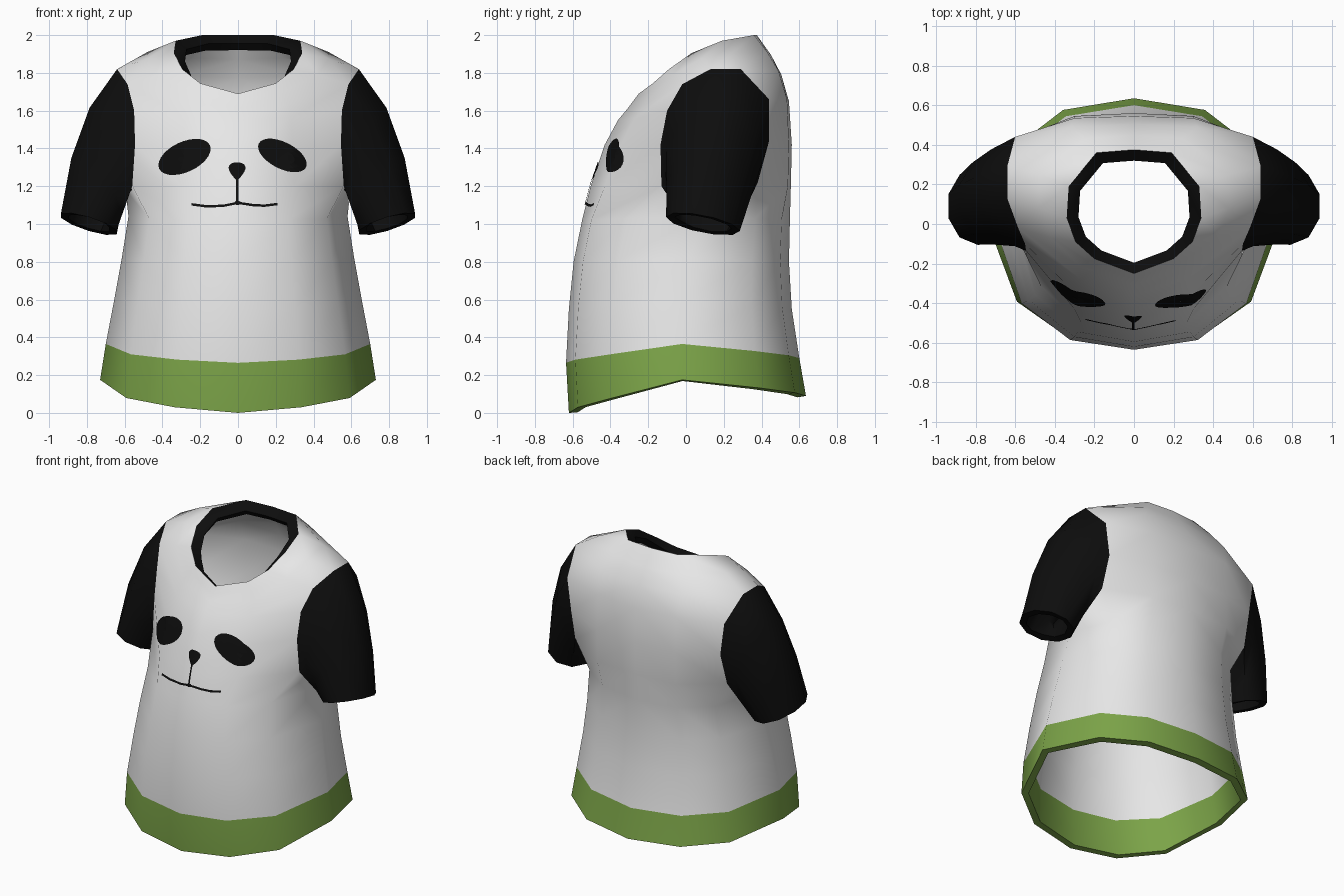
import bpy, bmesh, math
from mathutils import Vector
from mathutils.bvhtree import BVHTree

if "Cube" in bpy.data.objects:
    bpy.data.objects.remove(bpy.data.objects["Cube"])


def material(name, col):
    m = bpy.data.materials.new(name)
    m.diffuse_color = (*col, 1)
    m.use_nodes = True
    m.node_tree.nodes["Principled BSDF"].inputs["Base Color"].default_value = m.diffuse_color
    return m


white = material("white_cloth", (0.80, 0.80, 0.80))
black = material("black_cloth", (0.004, 0.004, 0.004))
green = material("green_hem", (0.20, 0.37, 0.065))

# Lower torso rings: half width, front y, back y, centre y, z at front / side / back
LOWER = [
    (.73, -.62, .635, -.02, 0, .175, .09),
    (.70, -.635, .60, -.02, .265, .365, .29),
    (.655, -.62, .56, 0, .55, .60, .55),
    (.615, -.595, .545, .03, .80, .82, .80),
    (.58, -.55, .55, .07, 1.02, 1.04, 1.02),
]
XF = (0, .46, .81, 1, .83, .49, 0)
YF = (1, .92, .62, 0, .62, .91, 1)
ZT = (0, .17, .45, 1, .5, .2, 0)

# Upper torso half rings, front to back (None = arm opening)
UPPER = [
    [(0, -.505, 1.2), (.3, -.43, 1.2), (.56, -.13, 1.2), (.595, .14, 1.18),
     (.58, .38, 1.22), (.3, .54, 1.2), (0, .555, 1.2)],
    [(0, -.43, 1.42), (.29, -.355, 1.4), (.545, -.135, 1.42), None,
     (.57, .44, 1.44), (.3, .545, 1.42), (0, .56, 1.42)],
    [(0, -.36, 1.55), (.28, -.27, 1.56), (.55, -.1, 1.6), None,
     (.60, .44, 1.66), (.3, .535, 1.66), (0, .545, 1.65)],
    [(0, -.31, 1.61), (.27, -.215, 1.64), (.585, -.02, 1.74), (.64, .13, 1.82),
     (.64, .29, 1.82), (.32, .49, 1.81), (0, .505, 1.79)],
    [(0, -.28, 1.65), (.235, -.19, 1.7), (.42, -.07, 1.79), (.48, .08, 1.875),
     (.48, .25, 1.91), (.25, .43, 1.91), (0, .45, 1.895)],
    [(0, -.25, 1.69), (.2, -.175, 1.745), (.295, -.09, 1.82), (.34, .03, 1.905),
     (.33, .19, 1.97), (.19, .36, 2.0), (0, .375, 2.0)],
]

rows = []
for w, yf, yb, cy, zf, zs, zb in LOWER:
    row = []
    for k in range(7):
        ye, ze = (yf, zf) if k < 3 else (yb, zb)
        row.append((w * XF[k], cy + (ye - cy) * YF[k], ze + (zs - ze) * ZT[k]))
    rows.append(row)
rows += UPPER
# Inner edge of the neckband
rows.append([(x * .825, .06 + (y - .06) * .825, z - .045) for x, y, z in UPPER[-1]])

# Half shirt; slots: 0 white, 1-2 black, 3-4 green (cut edges use the next slot)
bm = bmesh.new()
grid = [[bm.verts.new(p) if p else None for p in row] for row in rows]
for r in range(len(grid) - 1):
    for k in range(6):
        q = [grid[r][k], grid[r][k + 1], grid[r + 1][k + 1], grid[r + 1][k]]
        if all(q):
            f = bm.faces.new(q)
            f.material_index = 3 if r == 0 else 1 if r == len(grid) - 2 else 0

# Sleeve: from the arm opening to a tilted oval cuff
a, m1, m2, s = grid[5:9]
loop = [s[3], s[4], m2[4], m1[4], a[4], a[3], a[2], m1[2], m2[2], s[2]]
n = len(loop)
prev = loop
for t, bulge in ((.33, .05), (.67, .045), (1, 0)):
    ring = []
    for i, v in enumerate(loop):
        ang = math.radians(i * 36 - 18)
        c, sn = math.cos(ang), math.sin(ang)
        x, y = .79 + .155 * c, .09 + .195 * sn
        cuff = Vector((x, y, 1.0 + .3 * (x - .79) - .19 * (y - .09)))
        p = v.co.lerp(cuff, t) + Vector((bulge, 0, bulge)) * max(0, c)
        ring.append(bm.verts.new(p))
    for i in range(n):
        j = (i + 1) % n
        bm.faces.new((prev[i], prev[j], ring[j], ring[i])).material_index = 1
    prev = ring

bmesh.ops.recalc_face_normals(bm, faces=bm.faces[:])
bm.faces.ensure_lookup_table()
if bm.faces[0].normal.y > 0:
    bmesh.ops.reverse_faces(bm, faces=bm.faces[:])
me = bpy.data.meshes.new("shirt")
bm.to_mesh(me)
bm.free()
shirt = bpy.data.objects.new("shirt", me)
bpy.context.collection.objects.link(shirt)
for m in (white, black, black, green, green):
    me.materials.append(m)

# Mirror, then give the cloth thickness
mir = shirt.modifiers.new("mirror", 'MIRROR')
mir.merge_threshold = .002
sol = shirt.modifiers.new("thickness", 'SOLIDIFY')
sol.thickness, sol.offset, sol.material_offset_rim = .045, -1, 1
bpy.context.view_layer.objects.active = shirt
shirt.select_set(True)
for name in ("mirror", "thickness"):
    bpy.ops.object.modifier_apply(modifier=name)
bpy.ops.object.shade_smooth_by_angle(angle=math.radians(55))

# Face print: thin plates projected on the chest
tree = BVHTree.FromObject(shirt, bpy.context.evaluated_depsgraph_get())


def plate(name, strips, closed):
    b = bmesh.new()
    g = []
    for strip in strips:
        line = []
        for x, z in strip:
            hit = tree.ray_cast(Vector((x, -2, z)), Vector((0, 1, 0)))[0]
            line.append(b.verts.new((x, hit.y - .007, z)))
        g.append(line)
    for u, v in zip(g, g[1:]):
        for i in range(len(u) if closed else len(u) - 1):
            j = (i + 1) % len(u)
            b.faces.new((u[i], u[j], v[j], v[i]))
    for f in b.faces:
        f.normal_update()
        if f.normal.y > 0:
            f.normal_flip()
    d = bpy.data.meshes.new(name)
    b.to_mesh(d)
    b.free()
    d.materials.append(black)
    bpy.context.collection.objects.link(bpy.data.objects.new(name, d))


def blob(name, cx, cz, rx, rz, tilt=0, taper=0):
    ca, sa = math.cos(math.radians(tilt)), math.sin(math.radians(tilt))
    rings = []
    for sc in (1, .75, .5, .25, .01):
        ring = []
        for i in range(28):
            t = math.tau * i / 28
            u = rx * sc * math.cos(t) * (1 + taper * math.sin(t))
            w = rz * sc * math.sin(t)
            ring.append((cx + u * ca - w * sa, cz + u * sa + w * ca))
        rings.append(ring)
    plate(name, rings, True)


def stroke(name, pts, width):
    path = []
    for (x0, z0), (x1, z1) in zip(pts, pts[1:]):
        path += [(x0 + (x1 - x0) * i / 6, z0 + (z1 - z0) * i / 6) for i in range(6)]
    path.append(pts[-1])
    flat = abs(pts[-1][0] - pts[0][0]) > abs(pts[-1][1] - pts[0][1])
    dx, dz = (0, width / 2) if flat else (width / 2, 0)
    plate(name, [[(x + e * dx, z + e * dz) for x, z in path] for e in (-1, 1)], False)


blob("left_eye_patch", -.283, 1.355, .148, .08, 25)
blob("right_eye_patch", .235, 1.363, .14, .07, -27)
blob("nose", -.005, 1.28, .04, .047, 0, .55)
blob("mouth_centre", -.002, 1.112, .016, .012)
stroke("nose_line", [(-.004, 1.24), (-.004, 1.11)], .012)
stroke("mouth_left", [(-.245, 1.104), (-.17, 1.094), (-.08, 1.096), (0, 1.112)], .013)
stroke("mouth_right", [(0, 1.112), (.08, 1.1), (.14, 1.097), (.21, 1.106)], .013)
